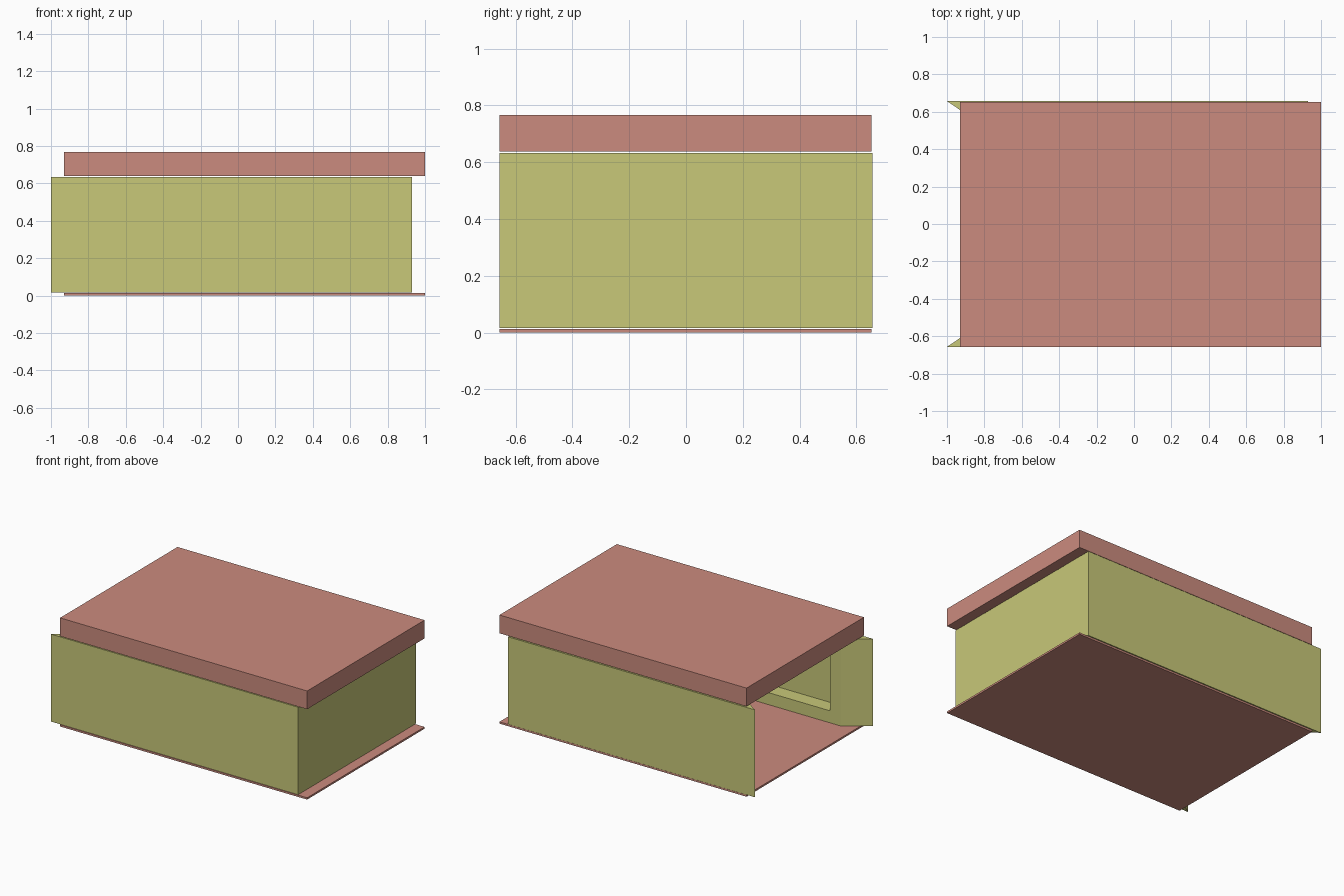
import bpy, bmesh
from mathutils import Vector

if "Cube" in bpy.data.objects:
    bpy.data.objects.remove(bpy.data.objects["Cube"])


def material(name, rgb):
    m = bpy.data.materials.new(name)
    m.diffuse_color = (*rgb, 1)
    m.use_nodes = True
    m.node_tree.nodes["Principled BSDF"].inputs["Base Color"].default_value = m.diffuse_color
    return m


PINK = material("clay_pink", (0.6, 0.26, 0.21))
OLIVE = material("olive", (0.58, 0.58, 0.19))


def add_object(name, bm, mat):
    bmesh.ops.recalc_face_normals(bm, faces=bm.faces)
    mesh = bpy.data.meshes.new(name)
    bm.to_mesh(mesh)
    bm.free()
    mesh.materials.append(mat)
    ob = bpy.data.objects.new(name, mesh)
    bpy.context.collection.objects.link(ob)


def prism(outline, z0, z1):
    bm = bmesh.new()
    base = bm.faces.new([bm.verts.new((x, y, z0)) for x, y in outline])
    top = bmesh.ops.extrude_face_region(bm, geom=[base])["geom"]
    verts = [v for v in top if isinstance(v, bmesh.types.BMVert)]
    bmesh.ops.translate(bm, verts=verts, vec=(0, 0, z1 - z0))
    if base.is_valid is False or len(bm.faces) < len(outline) + 2:
        bm.faces.new([v for v in bm.verts if v not in verts])
    bmesh.ops.recalc_face_normals(bm, faces=bm.faces)
    return bm


def rect(x0, x1, y0, y1):
    return [(x0, y0), (x1, y0), (x1, y1), (x0, y1)]


# Floor plate and lid slab
for name, z0, z1 in (("floor_plate", 0.0, 0.013), ("lid", 0.638, 0.767)):
    add_object(name, prism(rect(-0.93, 1.0, -0.657, 0.653), z0, z1), PINK)

# Three-sided wall, open on the left with mitred ends
XI0, XI1, YI = -0.83, 0.765, 0.542
outline = [(-1, -0.657), (0.93, -0.657), (0.93, 0.657), (-1, 0.657),
           (XI0, YI), (XI1, YI), (XI1, -YI), (XI0, -YI)]
walls = prism(outline, 0.016, 0.633)

# Recessed panels on the inner wall faces
inner = []
for f in walls.faces:
    c = f.calc_center_median()
    if abs(f.normal.z) < 0.1 and (abs(abs(c.y) - YI) < 0.01 or abs(c.x - XI1) < 0.01):
        inner.append(f)
bmesh.ops.inset_individual(walls, faces=inner, thickness=0.12)
for f in inner:
    n = Vector(f.normal)
    new = bmesh.ops.extrude_discrete_faces(walls, faces=[f])["faces"][0]
    bmesh.ops.translate(walls, verts=new.verts, vec=-n * 0.105)
add_object("walls", walls, OLIVE)
